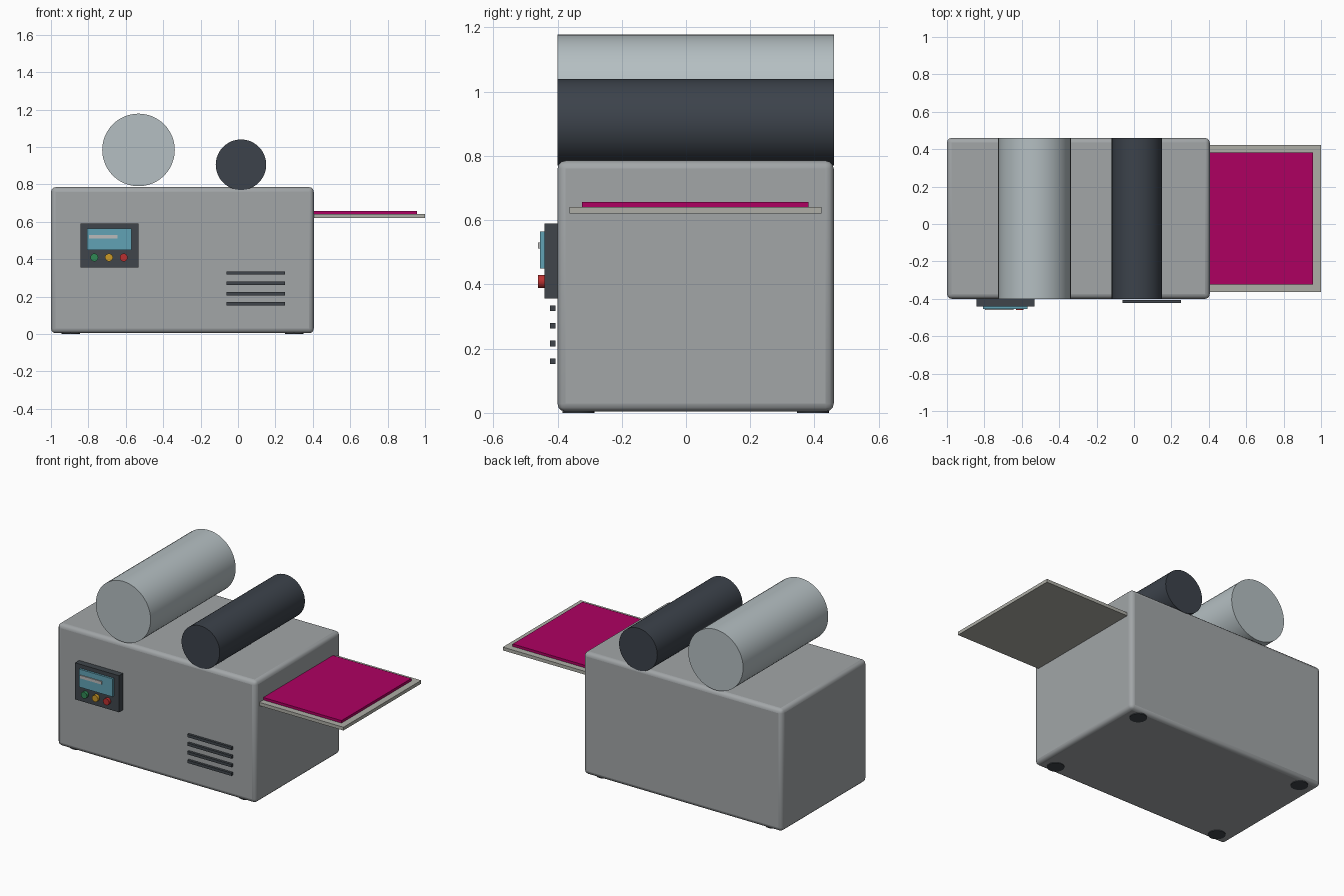
import bpy
from math import pi

if "Cube" in bpy.data.objects:
    bpy.data.objects.remove(bpy.data.objects["Cube"])


def material(name, rgb):
    m = bpy.data.materials.new(name)
    m.diffuse_color = (*rgb, 1)
    m.use_nodes = True
    m.node_tree.nodes["Principled BSDF"].inputs["Base Color"].default_value = m.diffuse_color
    return m


BODY = material("body grey", (0.36, 0.38, 0.39))
STEEL = material("steel", (0.46, 0.52, 0.54))
RUBBER = material("rubber", (0.045, 0.055, 0.07))
DARK = material("dark plastic", (0.05, 0.06, 0.07))
TRAY = material("tray", (0.42, 0.42, 0.38))
SHEET = material("magenta", (0.42, 0.0, 0.12))
GLASS = material("screen blue", (0.12, 0.36, 0.46))
PALE = material("pale bar", (0.5, 0.5, 0.5))
GREEN = material("green", (0.03, 0.25, 0.09))
AMBER = material("amber", (0.6, 0.32, 0.02))
RED = material("red", (0.5, 0.03, 0.03))


def box(name, xs, ys, zs, mat, bevel=0):
    """Box from its (min, max) range on each axis."""
    ranges = (xs, ys, zs)
    bpy.ops.mesh.primitive_cube_add(size=1, location=[(a + b) / 2 for a, b in ranges])
    ob = bpy.context.object
    ob.name = name
    ob.scale = [b - a for a, b in ranges]
    bpy.ops.object.transform_apply(location=False, rotation=False, scale=True)
    ob.data.materials.append(mat)
    if bevel:
        mod = ob.modifiers.new("rounded edges", 'BEVEL')
        mod.width = bevel
        mod.segments = 3
        bpy.ops.object.shade_smooth_by_angle()
    return ob


def cylinder(name, loc, radius, depth, mat, along_y=True, sides=48):
    bpy.ops.mesh.primitive_cylinder_add(vertices=sides, radius=radius, depth=depth,
                                        location=loc, rotation=(pi / 2 if along_y else 0, 0, 0))
    ob = bpy.context.object
    ob.name = name
    ob.data.materials.append(mat)
    bpy.ops.object.shade_smooth_by_angle()
    return ob


# Cabinet
box("cabinet", (-1.0, 0.405), (-0.40, 0.46), (0.004, 0.785), BODY, 0.025)

# Rollers on top
cylinder("large_roller", (-0.532, 0.03, 0.984), 0.194, 0.86, STEEL)
cylinder("small_roller", (0.016, 0.03, 0.905), 0.135, 0.86, RUBBER)

# Output tray and printed sheet
box("tray", (0.395, 1.0), (-0.363, 0.422), (0.620, 0.641), TRAY)
box("sheet", (0.395, 0.958), (-0.323, 0.382), (0.641, 0.657), SHEET)

# Control panel
box("control_panel", (-0.843, -0.533), (-0.441, -0.395), (0.356, 0.59), DARK)
box("screen", (-0.807, -0.569), (-0.454, -0.44), (0.450, 0.565), GLASS)
box("screen_bar", (-0.797, -0.643), (-0.460, -0.453), (0.511, 0.530), PALE)
for x, mat, colour in ((-0.768, GREEN, "green"), (-0.690, AMBER, "amber"), (-0.611, RED, "red")):
    cylinder(colour + "_button", (x, -0.449, 0.409), 0.021, 0.022, mat, sides=24)

# Vent slats
for i in range(4):
    z = 0.161 + i * 0.055
    box(f"vent_slat_{i + 1}", (-0.062, 0.25), (-0.423, -0.407), (z - 0.009, z + 0.009), DARK)

# Feet
for side, x in (("left", -0.895), ("right", 0.30)):
    for end, y in (("front", -0.335), ("back", 0.395)):
        cylinder(f"foot_{end}_{side}", (x, y, 0.02), 0.05, 0.04, DARK, along_y=False, sides=24)
